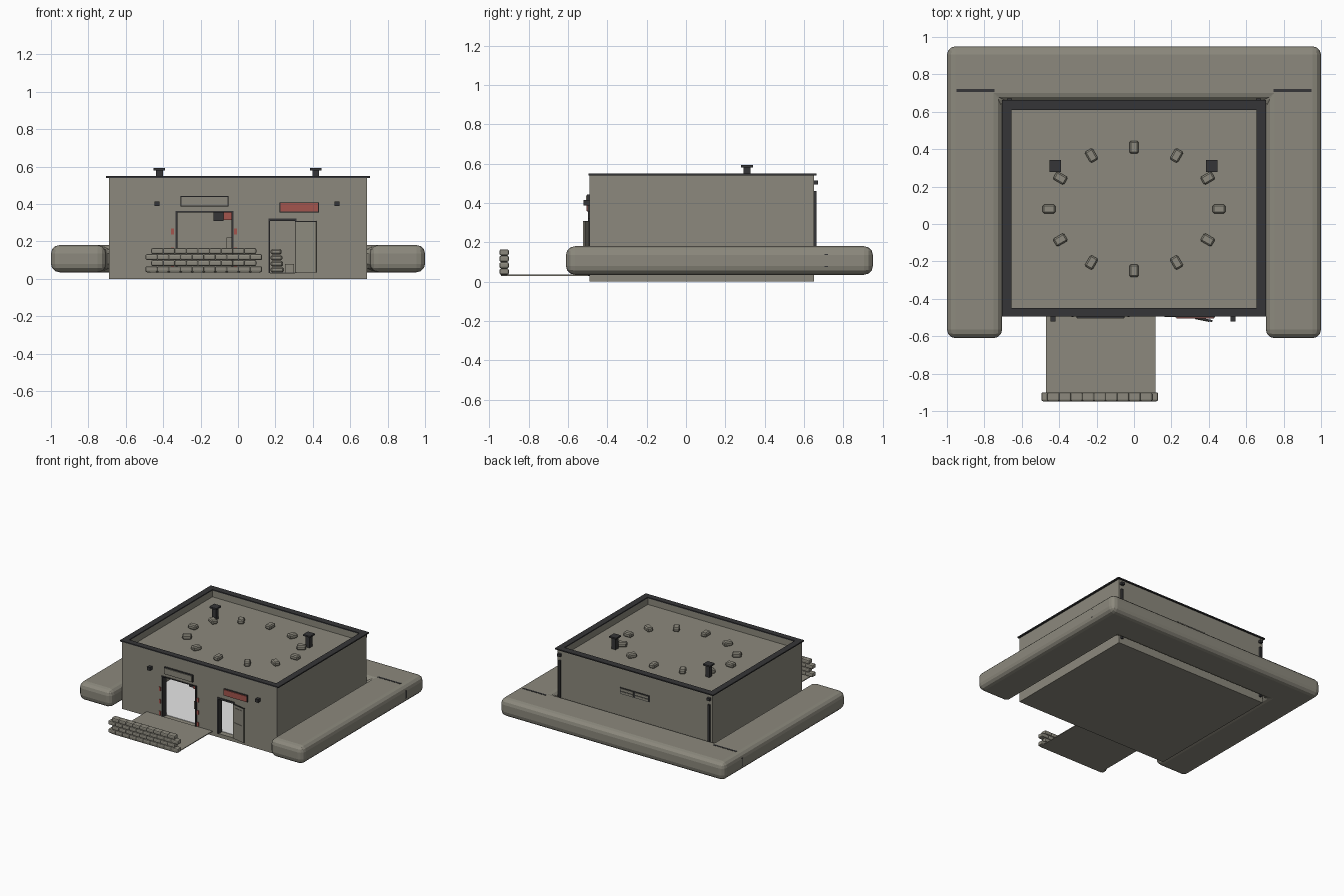
import bpy, bmesh, math
from mathutils import Vector

if "Cube" in bpy.data.objects:
    bpy.data.objects.remove(bpy.data.objects["Cube"])


def material(name, rgb):
    m = bpy.data.materials.new(name)
    m.diffuse_color = (*rgb, 1)
    m.use_nodes = True
    m.node_tree.nodes["Principled BSDF"].inputs["Base Color"].default_value = m.diffuse_color
    return m


STONE = material("olive_grey", (0.262, 0.25, 0.205))
DARK = material("charcoal", (0.036, 0.036, 0.038))
RED = material("dull_red", (0.37, 0.09, 0.075))
PALE = material("pale_floor", (0.9, 0.9, 0.9))


def finish(name, bm, mat, bevel=0.0, segments=1):
    bmesh.ops.recalc_face_normals(bm, faces=bm.faces[:])
    me = bpy.data.meshes.new(name)
    bm.to_mesh(me)
    bm.free()
    ob = bpy.data.objects.new(name, me)
    bpy.context.collection.objects.link(ob)
    me.materials.append(mat)
    if bevel:
        mod = ob.modifiers.new("bevel", 'BEVEL')
        mod.width, mod.segments = bevel, segments
    return ob


def box(name, x, y, z, mat, bevel=0.0, segments=1):
    """Box given by its (min, max) range on each axis."""
    bm = bmesh.new()
    bmesh.ops.create_cube(bm, size=1)
    for v in bm.verts:
        v.co = [r[0] if c < 0 else r[1] for c, r in zip(v.co, (x, y, z))]
    return finish(name, bm, mat, bevel, segments)


def prism(name, outline, z0, z1, mat, bevel=0.0, segments=1):
    bm = bmesh.new()
    face = bm.faces.new([bm.verts.new((x, y, z0)) for x, y in outline])
    ext = bmesh.ops.extrude_face_region(bm, geom=[face])
    for v in ext["geom"]:
        if isinstance(v, bmesh.types.BMVert):
            v.co.z = z1
    return finish(name, bm, mat, bevel, segments)


def cut(target, name, x, y, z):
    cutter = box(name, x, y, z, STONE)
    cutter.hide_render = True
    cutter.hide_viewport = False
    cutter.display_type = 'WIRE'
    mod = target.modifiers.new(name, 'BOOLEAN')
    mod.operation, mod.solver, mod.object = 'DIFFERENCE', 'EXACT', cutter


# Hollow building with sunken roof, gate and door openings
walls = box("building_walls", (-0.69, 0.69), (-0.49, 0.65), (0, 0.54), STONE)
cut(walls, "room_cutter", (-0.655, 0.655), (-0.45, 0.61), (0.03, 0.47))
cut(walls, "roof_cutter", (-0.655, 0.655), (-0.45, 0.61), (0.49, 0.7))
cut(walls, "gate_cutter", (-0.33, -0.03), (-0.6, -0.4), (0.03, 0.36))
cut(walls, "door_cutter", (0.165, 0.31), (-0.6, -0.4), (0.03, 0.32))
box("room_floor", (-0.65, 0.65), (-0.448, 0.605), (0.03, 0.033), PALE)

# Dark coping around the parapet
for s in (-1, 1):
    box("coping_side", sorted((s * 0.655, s * 0.705)), (-0.495, 0.662), (0.54, 0.549), DARK)
box("coping_front", (-0.655, 0.655), (-0.495, -0.448), (0.54, 0.549), DARK)
box("coping_back", (-0.655, 0.655), (0.61, 0.662), (0.54, 0.549), DARK)

# U-shaped rounded berm around three sides
berm = [(-1, -0.61), (-0.705, -0.61), (-0.705, 0.655), (0.705, 0.655),
        (0.705, -0.61), (1, -0.61), (1, 0.95), (-1, 0.95)]
prism("berm", berm, 0.035, 0.18, STONE, 0.045, 3)
for s in (-1, 1):
    box("berm_seam_top", sorted((s * 0.745, s * 0.95)), (0.707, 0.722), (0.177, 0.182), DARK)
    box("berm_seam_side", sorted((s * 0.993, s * 1.0)), (0.705, 0.722), (0.075, 0.14), DARK)

# Ring of blocks on the roof
for i in range(12):
    a = math.radians(30 * i)
    ob = box("roof_block", (-0.034, 0.034), (-0.024, 0.024), (0, 0.035), STONE, 0.008)
    ob.location = (0.455 * math.cos(a), 0.08 + 0.33 * math.sin(a), 0.49)
    ob.rotation_euler.z = a

# Roof vents
for x in (-0.42, 0.415):
    box("vent_stem", (x - 0.018, x + 0.018), (0.292, 0.328), (0.49, 0.58), DARK)
    box("vent_cap", (x - 0.031, x + 0.031), (0.279, 0.341), (0.58, 0.592), DARK)

# Front apron and stacked bag wall
box("apron", (-0.47, 0.115), (-0.94, -0.49), (0.03, 0.036), STONE)
for row in range(4):
    count = 10 - row % 2
    pitch = 0.062
    for i in range(count):
        x = -0.183 + (i - (count - 1) / 2) * pitch
        z = 0.035 + row * 0.0325
        box("wall_bag", (x - 0.033, x + 0.033), (-0.948, -0.9), (z, z + 0.032), STONE, 0.009, 2)

# Gate frame, markers and fittings
for x in (-0.335, -0.035):
    box("gate_jamb", (x, x + 0.011), (-0.497, -0.445), (0.03, 0.36), DARK)
box("gate_lintel", (-0.335, -0.024), (-0.495, -0.448), (0.355, 0.362), DARK)
for x in (-0.35, -0.013):
    for z in (0.055, 0.15, 0.25):
        box("gate_marker", (x - 0.008, x + 0.008), (-0.495, -0.489), (z - 0.014, z + 0.018), RED)
box("gate_motor", (-0.13, -0.078), (-0.44, -0.39), (0.31, 0.36), DARK)
box("gate_warning_panel", (-0.078, -0.036), (-0.46, -0.39), (0.315, 0.355), RED)
box("gate_control_box", (-0.062, -0.036), (-0.47, -0.43), (0.16, 0.22), STONE)

# Sign boards above the openings
box("gate_sign_back", (-0.308, -0.052), (-0.502, -0.489), (0.387, 0.443), DARK)
box("gate_sign", (-0.303, -0.057), (-0.508, -0.502), (0.392, 0.438), STONE)
box("door_sign_back", (0.222, 0.432), (-0.5, -0.489), (0.355, 0.409), DARK)
box("door_sign", (0.226, 0.428), (-0.506, -0.5), (0.359, 0.405), RED)

# Wall lamps
for x in (-0.433, 0.53):
    box("wall_lamp", (x - 0.013, x + 0.013), (-0.52, -0.488), (0.388, 0.414), DARK)

# Door frame and open leaf
box("door_jamb", (0.162, 0.172), (-0.497, -0.448), (0.03, 0.32), DARK)
box("door_jamb", (0.304, 0.312), (-0.494, -0.448), (0.03, 0.32), DARK)
box("door_lintel", (0.162, 0.314), (-0.497, -0.448), (0.308, 0.322), DARK)
leaf = [box("door_leaf", (0, 0.112), (-0.01, 0), (0.033, 0.305), STONE),
        box("door_leaf_panel_low", (0.018, 0.095), (-0.013, -0.01), (0.055, 0.165), STONE),
        box("door_leaf_panel_high", (0.018, 0.095), (-0.013, -0.01), (0.185, 0.285), STONE),
        box("door_leaf_edge", (0, 0.112), (-0.0105, 0.0005), (0.305, 0.308), DARK)]
for ob in leaf:
    ob.location = (0.31, -0.492, 0)
    ob.rotation_euler.z = -0.2

# Stores inside the door
for i in range(4):
    box("store_bag", (0.175, 0.245 - 0.004 * i), (-0.2, -0.12),
        (0.033 + 0.032 * i, 0.064 + 0.032 * i), STONE, 0.008)
box("store_crate", (0.25, 0.3), (-0.22, -0.14), (0.033, 0.08), STONE)

# Rear drain pipes with outlet boxes
for x in (-0.665, 0.665):
    box("drain_pipe", (x - 0.008, x + 0.008), (0.648, 0.664), (0.04, 0.46), DARK)
    box("drain_box", (x - 0.013, x + 0.013), (0.648, 0.672), (0.495, 0.515), DARK)

# Rear louvre
box("louvre_frame", (-0.13, 0.13), (0.648, 0.656), (0.335, 0.385), DARK)
for s in (-1, 1):
    box("louvre_pane", sorted((s * 0.008, s * 0.122)), (0.655, 0.66), (0.363, 0.38), STONE)
    box("louvre_pane", sorted((s * 0.008, s * 0.122)), (0.655, 0.66), (0.34, 0.357), STONE)
